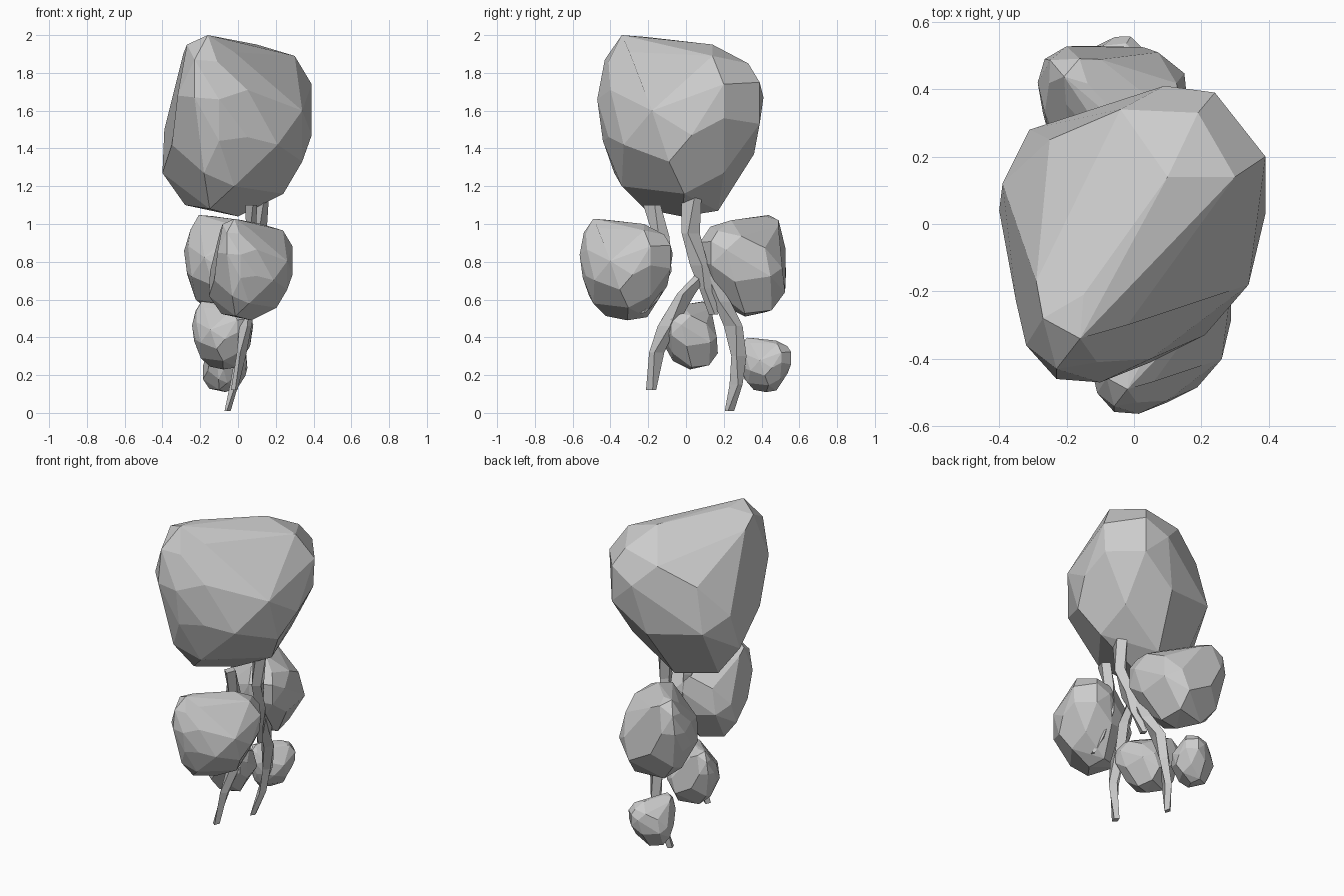
import bpy, bmesh, math
from mathutils import Matrix, Vector

cube = bpy.data.objects.get("Cube")
if cube:
    bpy.data.objects.remove(cube, do_unlink=True)

stone = bpy.data.materials.new("stone_grey")
stone.use_nodes = True
GREY = (0.6, 0.6, 0.6, 1)
stone.diffuse_color = GREY
stone.node_tree.nodes["Principled BSDF"].inputs["Base Color"].default_value = GREY

# Corners of the faceted boulder, from its top down to its underside
CORNERS = [
    # top
    (-.16, -.34, 2), (-.15, -.21, 1.99), (.01, -.09, 1.96), (.1, .14, 1.95),
    (-.27, -.28, 1.95), (.3, .14, 1.89), (-.02, -.3, 1.91), (-.29, -.17, 1.9),
    # shoulder
    (-.11, -.41, 1.86), (-.23, -.43, 1.87), (.19, .33, 1.85), (-.04, .34, 1.8),
    (.24, .39, 1.75), (.09, .41, 1.67), (-.25, .25, 1.69), (.39, .2, 1.74),
    (.05, -.4, 1.71), (-.23, -.46, 1.67), (-.1, -.47, 1.66), (-.32, -.36, 1.68),
    # waist
    (.34, -.18, 1.6), (.38, .2, 1.56), (.39, .03, 1.47), (-.39, .12, 1.5),
    (.05, -.41, 1.46), (-.1, -.44, 1.44), (.24, .39, 1.53), (.21, -.33, 1.42),
    (.02, .36, 1.37), (-.35, -.23, 1.42), (-.31, .28, 1.42),
    # underside
    (.34, -.09, 1.33), (-.4, .04, 1.27), (-.18, -.38, 1.27), (.2, -.2, 1.28),
    (.23, .2, 1.27), (0, .28, 1.23), (-.02, -.34, 1.2), (.24, -.01, 1.16),
    (-.28, .08, 1.1), (-.15, -.22, 1.08), (-.04, .17, 1.07), (0, -.02, 1.04)]
BASE = Vector((0, 0, 1.04))


def finish(name, bm):
    bmesh.ops.recalc_face_normals(bm, faces=bm.faces)
    mesh = bpy.data.meshes.new(name)
    bm.to_mesh(mesh)
    bm.free()
    mesh.materials.append(stone)
    obj = bpy.data.objects.new(name, mesh)
    bpy.context.collection.objects.link(obj)


def boulder(name, foot, scale=1.0, turn=0):
    """Faceted hull standing on foot, scaled and turned about z."""
    bm = bmesh.new()
    spin = Matrix.Rotation(math.radians(turn), 3, "Z")
    for corner in CORNERS:
        bm.verts.new(spin @ (Vector(corner) - BASE) * scale + Vector(foot))
    hull = bmesh.ops.convex_hull(bm, input=bm.verts)
    loose = {g for g in hull["geom_interior"] + hull["geom_unused"]
             if isinstance(g, bmesh.types.BMVert)}
    bmesh.ops.delete(bm, geom=list(loose), context="VERTS")
    bmesh.ops.dissolve_limit(bm, angle_limit=math.radians(9),
                             verts=bm.verts, edges=bm.edges)
    finish(name, bm)


def root(name, path):
    """Flat four-sided strand through points of (x, y, z, half width)."""
    bm = bmesh.new()
    rings = []
    for i, (x, y, z, w) in enumerate(path):
        twist = 0.3 * (-1) ** i
        rings.append([bm.verts.new((x + 0.65 * w * math.cos(a + twist),
                                    y + w * math.sin(a + twist), z))
                      for a in (0, math.pi / 2, math.pi, -math.pi / 2)])
    for upper, lower in zip(rings, rings[1:]):
        for k in range(4):
            n = (k + 1) % 4
            bm.faces.new((upper[k], upper[n], lower[n], lower[k]))
    bm.faces.new(rings[0])
    bm.faces.new(rings[-1])
    finish(name, bm)


# Large crown, middle pair and small lower pair
boulder("crown_boulder", (0, 0, 1.04))
boulder("front_boulder", (.07, -.3, .49), .56)
boulder("back_boulder", (-.04, .31, .51), .56, 258)
boulder("lower_boulder", (-.07, .02, .23), .375, 266)
boulder("back_lower_boulder", (-.065, .43, .11), .3, 8)

# Hanging roots
root("main_root", [
    (.13, .03, 1.15, .055), (.12, .025, .95, .05), (.1, .07, .78, .05),
    (.08, .11, .66, .042), (.05, .145, .52, .025)])
root("front_root", [
    (.07, -.18, 1.1, .048), (.07, -.13, .93, .045), (.09, -.11, .75, .035),
    (.1, -.17, .6, .025), (.11, -.23, .53, .015)])
root("front_lower_root", [
    (.09, .09, .74, .035), (.07, 0, .63, .05), (.04, -.1, .46, .052),
    (.02, -.155, .32, .042), (-.02, -.185, .12, .028)])
root("back_lower_root", [
    (.08, .1, .74, .035), (.06, .19, .59, .048), (.03, .25, .46, .052),
    (.01, .28, .3, .042), (-.02, .265, .15, .036), (-.055, .23, .01, .026)])
